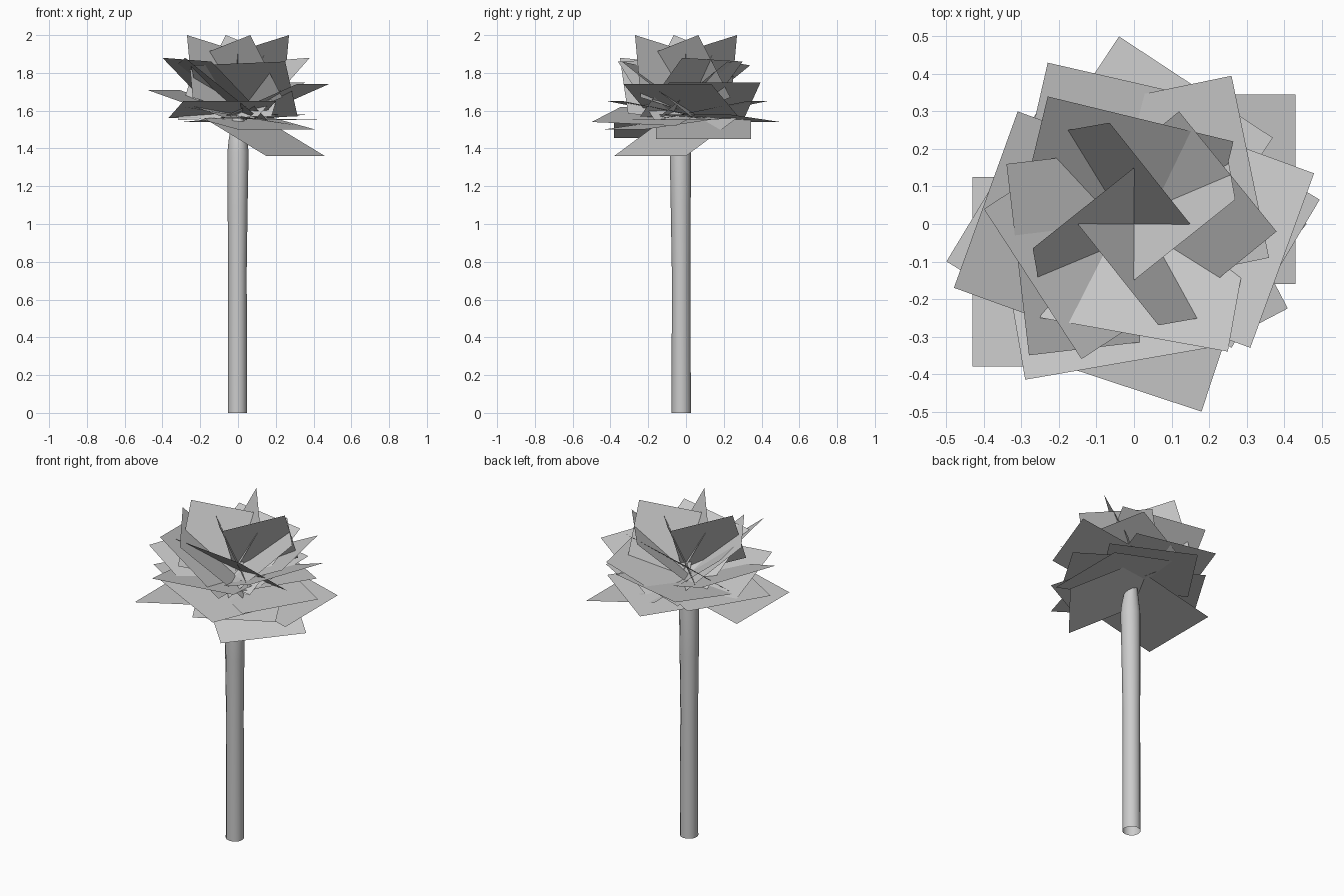
import bpy, bmesh, math
from mathutils import Vector, Matrix

if "Cube" in bpy.data.objects:
    bpy.data.objects.remove(bpy.data.objects["Cube"])

def make_object(name, bm):
    me = bpy.data.meshes.new(name)
    bm.to_mesh(me)
    bm.free()
    ob = bpy.data.objects.new(name, me)
    bpy.context.collection.objects.link(ob)
    return ob

# Trunk: open tube from rings (x, y, z, radius)
bm = bmesh.new()
SIDES = 12
rings = []
for x, y, z, r in [(-.003, -.025, 0, .051), (-.003, -.026, .75, .049),
                   (-.002, -.028, 1.1, .053), (0, -.03, 1.38, .056),
                   (0, -.03, 1.44, .05), (0, -.02, 1.57, .03)]:
    rings.append([bm.verts.new((x + r * math.cos(2 * math.pi * i / SIDES),
                                y + r * math.sin(2 * math.pi * i / SIDES), z))
                  for i in range(SIDES)])
for a, b in zip(rings, rings[1:]):
    for i in range(SIDES):
        j = (i + 1) % SIDES
        f = bm.faces.new((a[i], a[j], b[j], b[i]))
        f.smooth = True
make_object("trunk", bm)

def add_card(bm, p, q, step):
    f = bm.faces.new([bm.verts.new(v) for v in (p, q, q + step, p + step)])
    f.normal_update()
    if f.normal.z < 0:
        f.normal_flip()

# Lower foliage: flat square cards, each given by its outer edge
# (x1, y1, z1, x2, y2, z2), running inward to a level near the trunk top
LENGTH, HUB = .47, Vector((0, -.02, 1.56))
CARDS = [
    (-.40, .04, 1.88, -.14, -.36, 1.86), (.38, -.02, 1.88, .12, .30, 1.86),
    (-.23, .34, 1.84, .265, .22, 1.86), (.25, -.34, 1.86, -.25, -.25, 1.84),
    (-.34, .16, 1.83, -.28, -.35, 1.88), (.26, .395, 1.75, .36, -.09, 1.75),
    (.48, .135, 1.74, .31, -.33, 1.74), (-.48, -.17, 1.71, -.31, .30, 1.71),
    (-.23, .43, 1.65, .25, .32, 1.65), (-.29, -.415, 1.65, .20, -.33, 1.65),
    (.495, .065, 1.55, .26, -.33, 1.55), (-.50, -.10, 1.56, -.24, .33, 1.56),
    (-.04, .50, 1.54, .37, .23, 1.58), (.18, -.50, 1.54, -.29, -.345, 1.62),
    (.41, -.225, 1.50, 0, -.44, 1.50), (.43, .345, 1.45, .43, -.16, 1.45),
    (-.43, -.38, 1.455, -.43, .125, 1.455), (.15, -.38, 1.36, .46, 0, 1.36),
]
bm = bmesh.new()
for c in CARDS:
    p, q = Vector(c[:3]), Vector(c[3:])
    e = (q - p).normalized()
    inward = Vector((-e.y, e.x, 0)).normalized()
    if inward.dot(HUB - (p + q) / 2) < 0:
        inward.negate()
    dz = HUB.z - (p.z + q.z) / 2
    add_card(bm, p, q, inward * math.sqrt(LENGTH ** 2 - dz ** 2) + Vector((0, 0, dz)))
make_object("lower_foliage", bm)

# Crown: four smaller twisted square cards in a spiral
bm = bmesh.new()
for k in range(4):
    rot = Matrix.Rotation(k * math.pi / 2, 3, 'Z')
    apex = rot @ Vector((-.27, -.065, 2.0))
    edge = rot @ Vector((.27, .215, -.085))
    add_card(bm, apex, apex + edge, rot @ Vector((.03, -.17, -.33)))
make_object("crown_foliage", bm)
